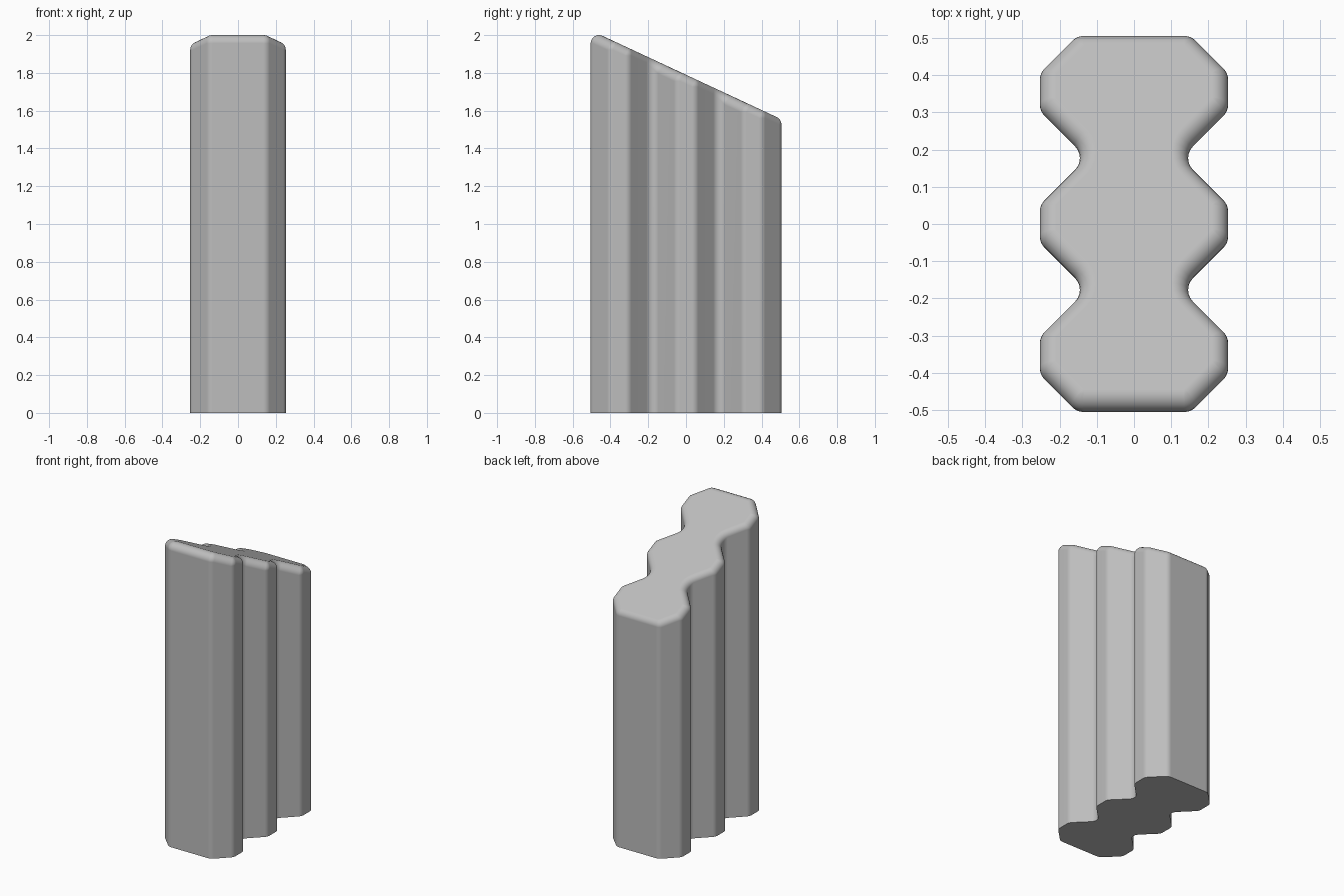
import bpy, bmesh, math
from mathutils import Vector

if "Cube" in bpy.data.objects:
    bpy.data.objects.remove(bpy.data.objects["Cube"])

R = 0.044                      # fillet radius used on every rounded edge
SLOPE = math.radians(25)       # tilt of the top
Z_MID = 1.79                   # top height at y = 0
BASE = 0.0
ARC = 6

# Outline corners of the right half, front to back (three fused octagons)
half = [(0.153, -0.505), (0.253, -0.405), (0.253, -0.303), (0.127, -0.177),
        (0.253, -0.051)]
right = half + [(x, -y) for x, y in reversed(half)]
corners = [Vector(p) for p in right + [(-x, y) for x, y in reversed(right)]]


def rounded_outline(pts, r, segs):
    """Return (point, outward normal) pairs with each corner filleted."""
    out = []
    n = len(pts)
    for i, p in enumerate(pts):
        d1 = (p - pts[i - 1]).normalized()
        d2 = (pts[(i + 1) % n] - p).normalized()
        n1, n2 = Vector((d1.y, -d1.x)), Vector((d2.y, -d2.x))
        turn = math.atan2(d1.x * d2.y - d1.y * d2.x, d1.dot(d2))
        side = 1 if turn > 0 else -1
        centre = p - (n1 + n2).normalized() * side * r / math.cos(turn / 2)
        a0 = math.atan2(n1.y, n1.x)
        for k in range(segs + 1):
            a = a0 + turn * k / segs
            nrm = Vector((math.cos(a), math.sin(a)))
            out.append((centre + nrm * side * r, nrm))
    return out


outline = rounded_outline(corners, R + 0.0005, ARC)
top_normal = Vector((0, math.sin(SLOPE), math.cos(SLOPE)))

# Rings: base, then a rolling fillet from the walls onto the sloping top
bm = bmesh.new()
rings = [[bm.verts.new((p.x, p.y, BASE)) for p, _ in outline]]
for k in range(ARC + 1):
    ring = []
    for p, nrm in outline:
        wall = Vector((nrm.x, nrm.y, 0))
        c = p - nrm * R
        z = Z_MID - c.y * math.tan(SLOPE) - R / math.cos(SLOPE)
        ring.append(bm.verts.new(Vector((c.x, c.y, z)) + wall.slerp(top_normal, k / ARC) * R))
    rings.append(ring)

count = len(outline)
for low, high in zip(rings, rings[1:]):
    for i in range(count):
        j = (i + 1) % count
        bm.faces.new((low[i], low[j], high[j], high[i]))
bm.faces.new(list(reversed(rings[0])))
bm.faces.new(rings[-1])

mesh = bpy.data.meshes.new("fluted_column")
bm.to_mesh(mesh)
bm.free()
column = bpy.data.objects.new("fluted_column", mesh)
bpy.context.collection.objects.link(column)

# Plain grey surface
grey = bpy.data.materials.new("mid grey")
grey.diffuse_color = (0.51, 0.51, 0.51, 1)
grey.use_nodes = True
grey.node_tree.nodes["Principled BSDF"].inputs["Base Color"].default_value = grey.diffuse_color
mesh.materials.append(grey)

# Smooth fillets, sharp base rim
bpy.context.view_layer.objects.active = column
column.select_set(True)
bpy.ops.object.shade_smooth_by_angle(angle=math.radians(35))
weighted = column.modifiers.new("flat_faces", 'WEIGHTED_NORMAL')
weighted.keep_sharp = True
